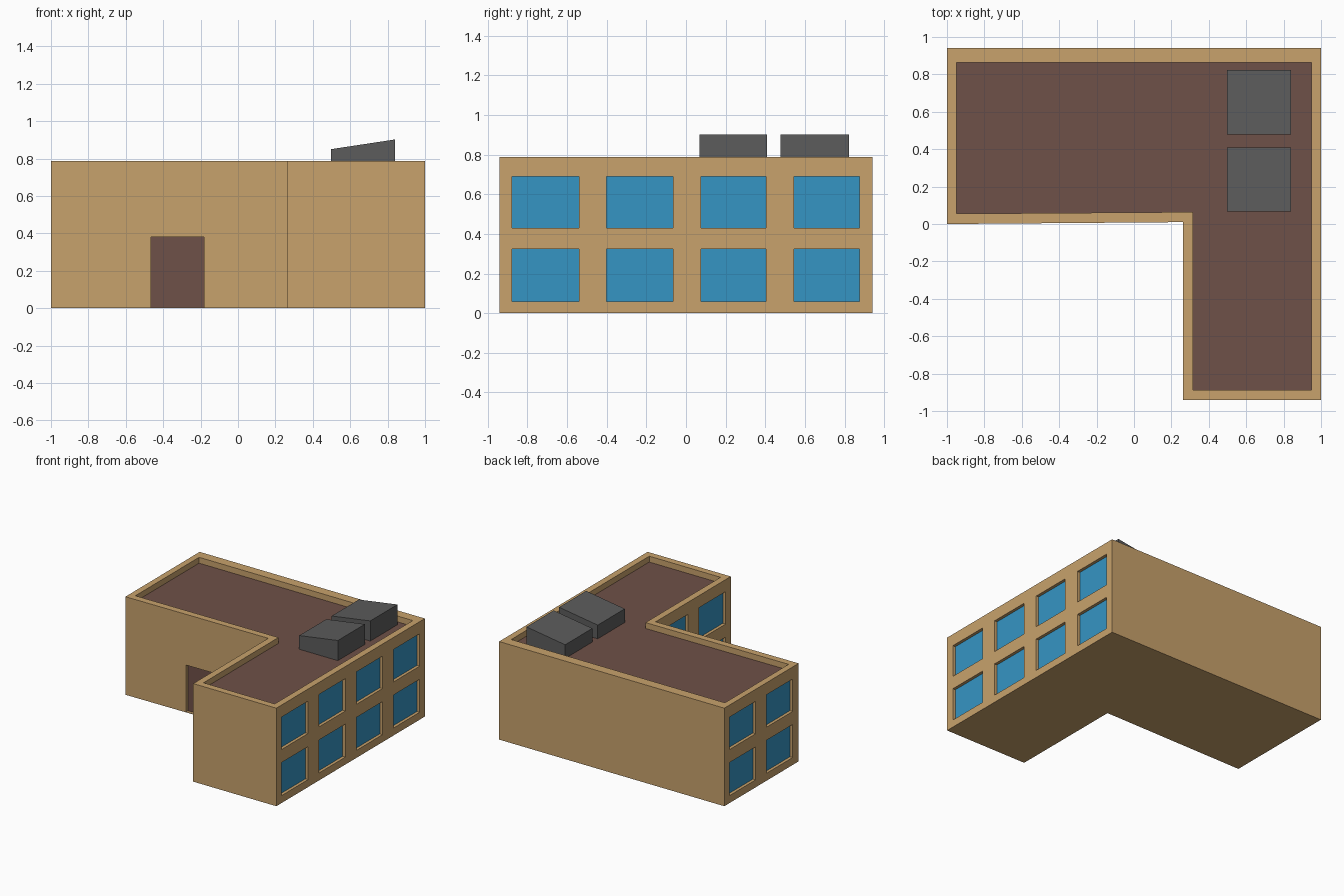
import bpy, bmesh

if "Cube" in bpy.data.objects:
    bpy.data.objects.remove(bpy.data.objects["Cube"])


def material(name, rgb):
    m = bpy.data.materials.new(name)
    m.diffuse_color = (*rgb, 1)
    m.use_nodes = True
    m.node_tree.nodes["Principled BSDF"].inputs["Base Color"].default_value = m.diffuse_color
    return m


TAN = material("tan wall", (0.578, 0.361, 0.150))
BROWN = material("brown", (0.159, 0.082, 0.065))
BLUE = material("window blue", (0.036, 0.301, 0.552))
GREY = material("vent grey", (0.107, 0.107, 0.107))


def prism(bm, outline, offset):
    """Close an outline of 3D points and extrude it along offset."""
    face = bm.faces.new([bm.verts.new(p) for p in outline])
    ext = bmesh.ops.extrude_face_region(bm, geom=[face])["geom"]
    verts = [g for g in ext if isinstance(g, bmesh.types.BMVert)]
    bmesh.ops.translate(bm, vec=offset, verts=verts)


def box(bm, x0, x1, y0, y1, z0, z1):
    prism(bm, [(x0, y0, z0), (x1, y0, z0), (x1, y1, z0), (x0, y1, z0)], (0, 0, z1 - z0))


def finish(bm, name, mat):
    bmesh.ops.recalc_face_normals(bm, faces=bm.faces[:])
    me = bpy.data.meshes.new(name)
    bm.to_mesh(me)
    bm.free()
    me.materials.append(mat)
    ob = bpy.data.objects.new(name, me)
    bpy.context.collection.objects.link(ob)
    return ob


TOP, ROOF = 0.787, 0.74
DEPTH, PLATE = 0.03, 0.006
OUTER = [(-1, 0), (0.262, 0.01), (0.262, -0.942), (1, -0.942), (1, 0.942), (-1, 0.942)]
INNER = [(-0.95, 0.055), (0.315, 0.064), (0.315, -0.888), (0.948, -0.888),
         (0.948, 0.863), (-0.95, 0.863)]

# L-shaped walls
bm = bmesh.new()
prism(bm, [(x, y, 0) for x, y in OUTER], (0, 0, TOP))
walls = finish(bm, "walls", TAN)

# Cutter for roof recess, windows and door, with plates filling each recess
cut, glass, roof, door = (bmesh.new() for _ in range(4))
prism(cut, [(x, y, ROOF - PLATE) for x, y in INNER], (0, 0, 0.2))
prism(roof, [(x, y, ROOF - PLATE) for x, y in INNER], (0, 0, PLATE))

columns = [(-0.877, -0.54), (-0.402, -0.066), (0.075, 0.405), (0.545, 0.876)]
rows = [(0.06, 0.325), (0.43, 0.69)]
# wall x, inward direction, window columns
for wall_x, inward, cols in ((1, -1, columns), (-1, 1, columns[2:]), (0.262, 1, columns[:2])):
    back = wall_x + inward * DEPTH
    for y0, y1 in cols:
        for z0, z1 in rows:
            box(cut, *sorted((wall_x - inward * 0.05, back)), y0, y1, z0, z1)
            box(glass, *sorted((back - inward * PLATE, back)), y0, y1, z0, z1)

box(cut, -0.465, -0.183, -0.05, 0.035, 0.003, 0.38)
box(door, -0.465, -0.183, 0.029, 0.035, 0.003, 0.38)

cutter = finish(cut, "recess_cutter", TAN)
cutter.hide_render = True
cutter.hide_viewport = True
cutter.display_type = 'WIRE'
mod = walls.modifiers.new("recesses", 'BOOLEAN')
mod.operation = 'DIFFERENCE'
mod.solver = 'EXACT'
mod.object = cutter

# Apply the cut so the cutter can be dropped
dg = bpy.context.evaluated_depsgraph_get()
walls_mesh = bpy.data.meshes.new_from_object(walls.evaluated_get(dg))
walls.modifiers.clear()
walls.data = walls_mesh
bpy.data.objects.remove(cutter)

finish(glass, "window_panes", BLUE)
finish(roof, "flat_roof", BROWN)
finish(door, "front_door", BROWN)

# Sloped roof vents
for i, (y0, y1) in enumerate(((0.067, 0.41), (0.478, 0.823))):
    bm = bmesh.new()
    prism(bm, [(0.497, y0, ROOF), (0.84, y0, ROOF), (0.84, y0, 0.902), (0.497, y0, 0.85)],
          (0, y1 - y0, 0))
    finish(bm, f"roof_vent_{i + 1}", GREY)
